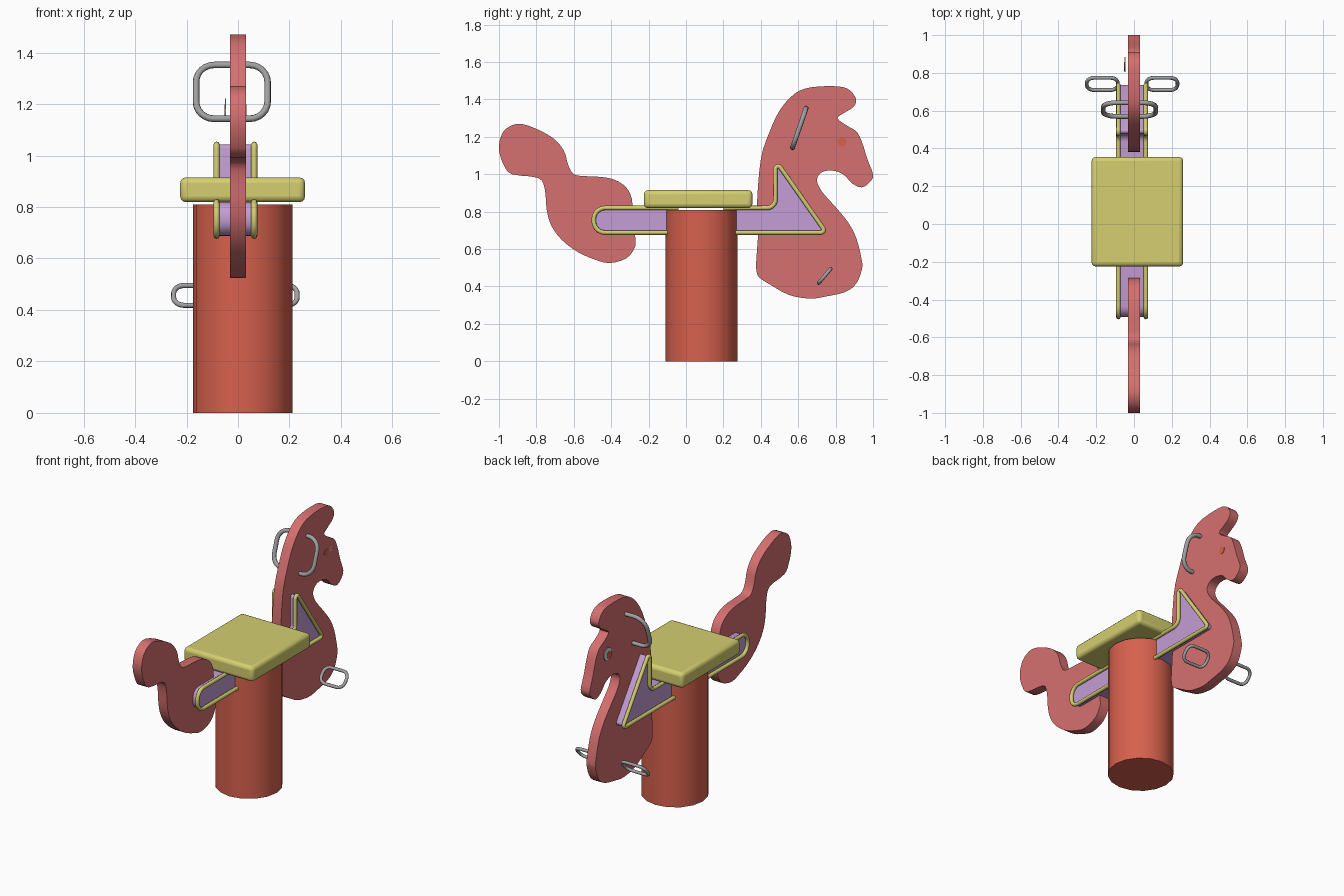
import bpy, bmesh, math
from mathutils import Vector

cube = bpy.data.objects.get("Cube")
if cube:
    bpy.data.objects.remove(cube, do_unlink=True)


def material(name, r, g, b):
    m = bpy.data.materials.new(name)
    m.use_nodes = True
    m.diffuse_color = (r, g, b, 1)
    m.node_tree.nodes["Principled BSDF"].inputs["Base Color"].default_value = (r, g, b, 1)
    return m


PINK = material("rose pink", .67, .16, .16)
RED = material("brick red", .68, .12, .075)
YELLOW = material("mustard yellow", .66, .62, .16)
PURPLE = material("lilac", .55, .34, .67)
STEEL = material("steel grey", .36, .36, .36)
WHITE = material("eye white", .72, .72, .72)
MID = -.01  # sideways centre of the fittings


def finish(obj, mat, angle=35):
    obj.data.materials.clear()
    obj.data.materials.append(mat)
    bpy.ops.object.select_all(action="DESELECT")
    obj.select_set(True)
    bpy.context.view_layer.objects.active = obj
    bpy.ops.object.shade_smooth_by_angle(angle=math.radians(angle))
    return obj


def add_object(name, data):
    obj = bpy.data.objects.new(name, data)
    bpy.context.collection.objects.link(obj)
    return obj


def smooth_loop(points, steps=3):
    """Closed Catmull-Rom curve through the points."""
    out, n = [], len(points)
    for i in range(n):
        a, b, c, d = (Vector(points[(i + k) % n]) for k in (-1, 0, 1, 2))
        for s in range(steps):
            t = s / steps
            out.append(b + (c - a) * t / 2 + (a * 2 - b * 5 + c * 4 - d) * t**2 / 2
                       + (b * 3 - a - c * 3 + d) * t**3 / 2)
    return out


def rounded(corners, steps=6):
    """Replace each (u, v, radius) corner by an arc."""
    out, n = [], len(corners)
    for i, (u, v, r) in enumerate(corners):
        p = Vector((u, v))
        if not r:
            out.append(p)
            continue
        a = (Vector(corners[i - 1][:2]) - p).normalized()
        b = (Vector(corners[(i + 1) % n][:2]) - p).normalized()
        half = a.angle(b) / 2
        centre = p + (a + b).normalized() * r / math.sin(half)
        start = p + a * r / math.tan(half) - centre
        end = p + b * r / math.tan(half) - centre
        sweep = math.pi - 2 * half
        for s in range(steps + 1):
            t = s / steps
            out.append(centre + (start * math.sin((1 - t) * sweep)
                                 + end * math.sin(t * sweep)) / math.sin(sweep))
    return out


def plate(name, outline, x0, x1, mat):
    """Side outline in (y, z) given thickness along x."""
    bm = bmesh.new()
    face = bm.faces.new([bm.verts.new((x0, y, z)) for y, z in outline])
    new = bmesh.ops.extrude_face_region(bm, geom=[face])["geom"]
    bmesh.ops.translate(bm, vec=(x1 - x0, 0, 0),
                        verts=[v for v in new if isinstance(v, bmesh.types.BMVert)])
    bmesh.ops.recalc_face_normals(bm, faces=bm.faces)
    mesh = bpy.data.meshes.new(name)
    bm.to_mesh(mesh)
    bm.free()
    return finish(add_object(name, mesh), mat)


def tube(name, path, radius, mat, closed):
    curve = bpy.data.curves.new(name, "CURVE")
    curve.dimensions = "3D"
    curve.bevel_depth = radius
    curve.bevel_resolution = 2
    curve.use_fill_caps = True
    spline = curve.splines.new("POLY")
    spline.points.add(len(path) - 1)
    for point, co in zip(spline.points, path):
        point.co = (*co, 1)
    spline.use_cyclic_u = closed
    obj = add_object(name, curve)
    bpy.ops.object.select_all(action="DESELECT")
    obj.select_set(True)
    bpy.context.view_layer.objects.active = obj
    bpy.ops.object.convert(target="MESH")
    return finish(bpy.context.object, mat, 60)


def ring(name, x_mid, half, low, high, corner, radius):
    """Rounded rectangular steel loop, tilted from low to high in (y, z)."""
    low, high = Vector(low), Vector(high)
    length = (high - low).length
    flat = rounded([(-half, 0, corner), (half, 0, corner),
                    (half, length, corner), (-half, length, corner)])
    path = [(x_mid + u, *low.lerp(high, v / length)) for u, v in flat]
    return tube(name, path, radius, STEEL, True)


# Post
bpy.ops.mesh.primitive_cylinder_add(vertices=16, radius=.193, depth=.81,
                                    location=(.018, .083, .405))
post = bpy.context.object
post.name = "post"
finish(post, RED)

# Seat
bpy.ops.mesh.primitive_cube_add(size=1, location=(.018, .065, .867))
seat = bpy.context.object
seat.name = "seat"
seat.scale = (.485, .58, .096)
bpy.ops.object.transform_apply(location=False, rotation=False, scale=True)
bevel = seat.modifiers.new("soft edges", "BEVEL")
bevel.width, bevel.segments = .022, 3
finish(seat, YELLOW)

# Head and tail boards
head = [(.38, .85), (.4, 1.08), (.44, 1.21), (.5, 1.34), (.58, 1.43), (.67, 1.465),
        (.81, 1.47), (.875, 1.45), (.91, 1.4), (.895, 1.36), (.85, 1.33), (.81, 1.3),
        (.86, 1.26), (.91, 1.23), (.94, 1.175), (.97, 1.08), (1, 1), (.985, .96),
        (.94, .93), (.89, .95), (.84, 1), (.78, 1.02), (.725, 1.01), (.7, .97),
        (.725, .91), (.795, .83), (.865, .745), (.91, .66), (.94, .54), (.94, .49),
        (.91, .415), (.85, .37), (.74, .345), (.66, .335), (.55, .355), (.45, .41),
        (.39, .45), (.375, .5), (.38, .6), (.385, .69)]
tail = [(-1, 1.13), (-.99, 1.2), (-.96, 1.245), (-.9, 1.27), (-.83, 1.255),
        (-.745, 1.215), (-.69, 1.175), (-.65, 1.12), (-.63, 1.05), (-.6, 1),
        (-.54, .99), (-.45, .985), (-.38, .97), (-.32, .93), (-.29, .87), (-.285, .78),
        (-.27, .65), (-.275, .605), (-.32, .55), (-.41, .525), (-.49, .545),
        (-.58, .585), (-.665, .65), (-.72, .725), (-.745, .81), (-.755, .92),
        (-.79, .98), (-.93, 1), (-.975, 1.05)]
plate("head_board", smooth_loop(head), -.031, .031, PINK)
plate("tail_board", smooth_loop(tail), -.031, .031, PINK)

# Brackets with tubular trim on both sides
top, bottom = .82, .688
brackets = {
    "front": [(.2, top, 0), (.478, top, .045), (.478, 1.075, .015),
              (.75, bottom, .015), (.2, bottom, 0)],
    "rear": [(-.04, top, 0), (-.493, top, .06), (-.493, bottom, .06), (-.04, bottom, 0)],
}
for place, corners in brackets.items():
    outline = rounded(corners)
    plate(place + "_bracket", outline, MID - .063, MID + .063, PURPLE)
    for side, sign in (("left", 1), ("right", -1)):
        x = MID + sign * .073
        tube(f"{place}_trim_{side}", [(x, y, z) for y, z in outline], .012, YELLOW, False)

# Handle and foot rests
ring("handle", -.024, .139, (.57, 1.143), (.642, 1.352), .07, .013)
for side, sign in (("left", 1), ("right", -1)):
    ring("foot_rest_" + side, MID + sign * .158, .082, (.709, .418), (.774, .495), .04, .01)

# Eyes
for side, sign in (("left", 1), ("right", -1)):
    for part, y, z, r, reach, mat in (("eye", .845, 1.182, .04, .041, WHITE),
                                      ("pupil", .834, 1.174, .024, .043, RED)):
        disc = [(y + r * math.cos(a * math.tau / 24), z + r * math.sin(a * math.tau / 24))
                for a in range(24)]
        plate(f"{part}_{side}", disc, MID + sign * (reach - .005), MID + sign * reach, mat)
